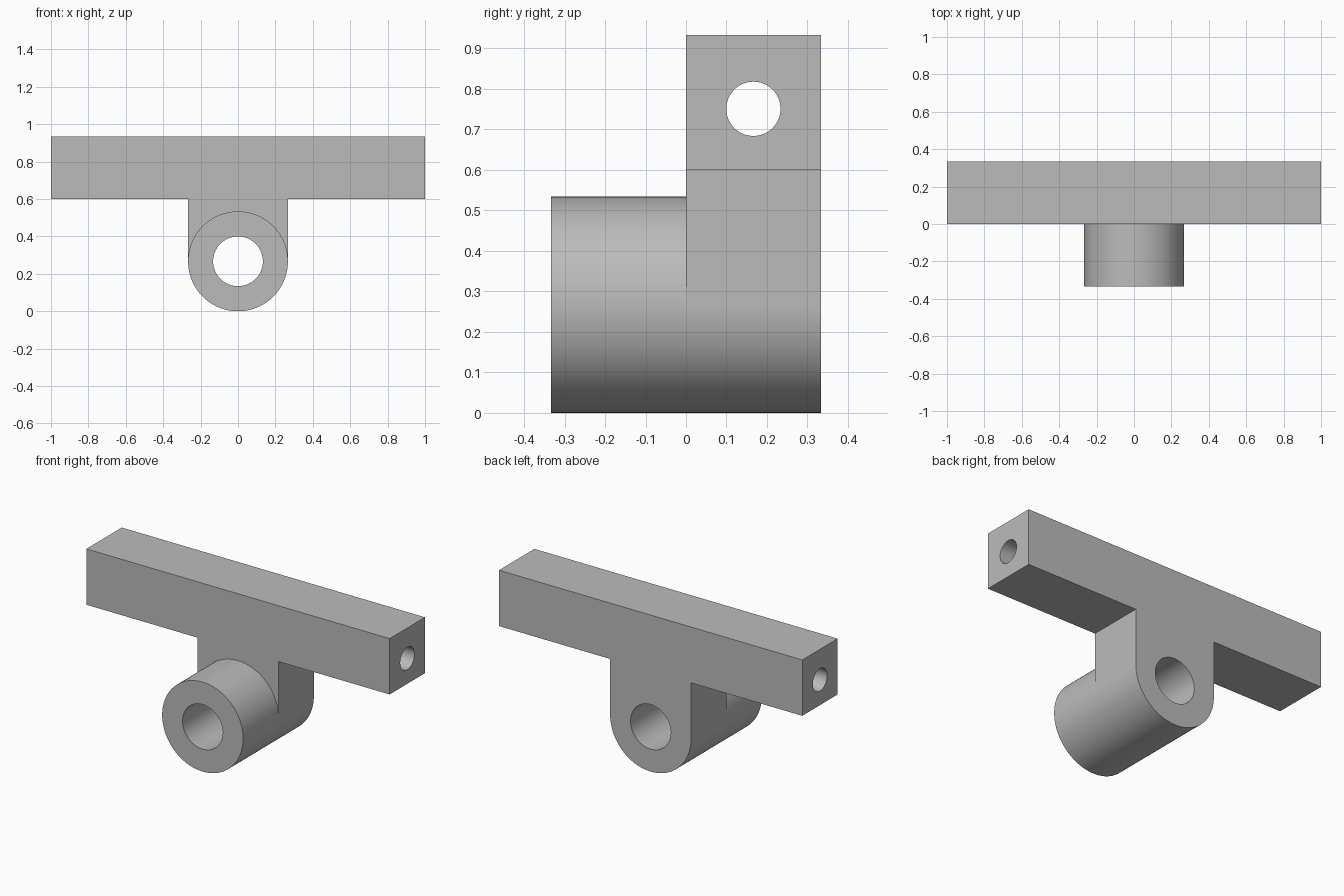
import bpy
import bmesh
from math import cos, sin, pi
from mathutils import Vector

if "Cube" in bpy.data.objects:
    bpy.data.objects.remove(bpy.data.objects["Cube"])

R = 0.267        # hub radius, also the hub centre height
DEPTH = 0.333    # depth of bar and of hub projection
BAR_Z = 0.6      # underside of bar
TOP = 0.933
SEG = 96

grey = bpy.data.materials.new("plain grey")
grey.use_nodes = True
colour = (0.5, 0.5, 0.5, 1)
grey.diffuse_color = colour
grey.node_tree.nodes["Principled BSDF"].inputs["Base Color"].default_value = colour


def extrude(bm, faces, dy):
    """Extrude a face region along y."""
    new = bmesh.ops.extrude_face_region(bm, geom=faces)["geom"]
    verts = [g for g in new if isinstance(g, bmesh.types.BMVert)]
    bmesh.ops.translate(bm, verts=verts, vec=Vector((0, dy, 0)))


# Bracket: T-shaped plate running into a round hub
bm = bmesh.new()
circle = [bm.verts.new((R * cos(2 * pi * i / SEG), 0, R + R * sin(2 * pi * i / SEG)))
          for i in range(SEG)]
outline = [bm.verts.new((x, 0, z)) for x, z in
           ((-R, BAR_Z), (-1, BAR_Z), (-1, TOP), (1, TOP), (1, BAR_Z), (R, BAR_Z))]
disc = bm.faces.new(circle)
plate = bm.faces.new(circle[:SEG // 2 + 1] + outline)
extrude(bm, [disc, plate], DEPTH)

# Hub projects forward from the plate
front_disc = [f for f in bm.faces if len(f.verts) == SEG
              and abs(f.calc_center_median().y) < 0.001]
extrude(bm, front_disc, -DEPTH)
# Clear any face left inside the solid, and merge the flat back
inside = [f for f in bm.faces if len(f.verts) == SEG
          and abs(f.calc_center_median().y) < 0.001]
if inside:
    bmesh.ops.delete(bm, geom=inside, context='FACES_ONLY')
bmesh.ops.dissolve_limit(bm, angle_limit=0.01, verts=bm.verts[:], edges=bm.edges[:])
bmesh.ops.recalc_face_normals(bm, faces=bm.faces[:])
mesh = bpy.data.meshes.new("bracket")
bm.to_mesh(mesh)
bm.free()
mesh.materials.append(grey)
bracket = bpy.data.objects.new("bracket", mesh)
bpy.context.collection.objects.link(bracket)


def bore(radius, length, centre, rotation):
    """Drill a round hole through the bracket."""
    bpy.ops.mesh.primitive_cylinder_add(vertices=64, radius=radius, depth=length,
                                        location=centre, rotation=rotation)
    cutter = bpy.context.object
    cutter.name = "bore_cutter"
    cutter.hide_render = True
    cutter.data.materials.append(grey)
    mod = bracket.modifiers.new("bore", 'BOOLEAN')
    mod.operation = 'DIFFERENCE'
    mod.solver = 'EXACT'
    mod.object = cutter
    bpy.ops.object.select_all(action='DESELECT')
    bracket.select_set(True)
    bpy.context.view_layer.objects.active = bracket
    bpy.ops.object.modifier_apply(modifier=mod.name)
    bpy.data.objects.remove(cutter)


# Hub bore and lengthwise bar bore
bore(0.133, 1, (0, 0, R), (pi / 2, 0, 0))
bore(0.067, 3, (0, DEPTH / 2, 0.751), (0, pi / 2, 0))

bpy.ops.object.shade_smooth_by_angle(angle=pi / 6)
